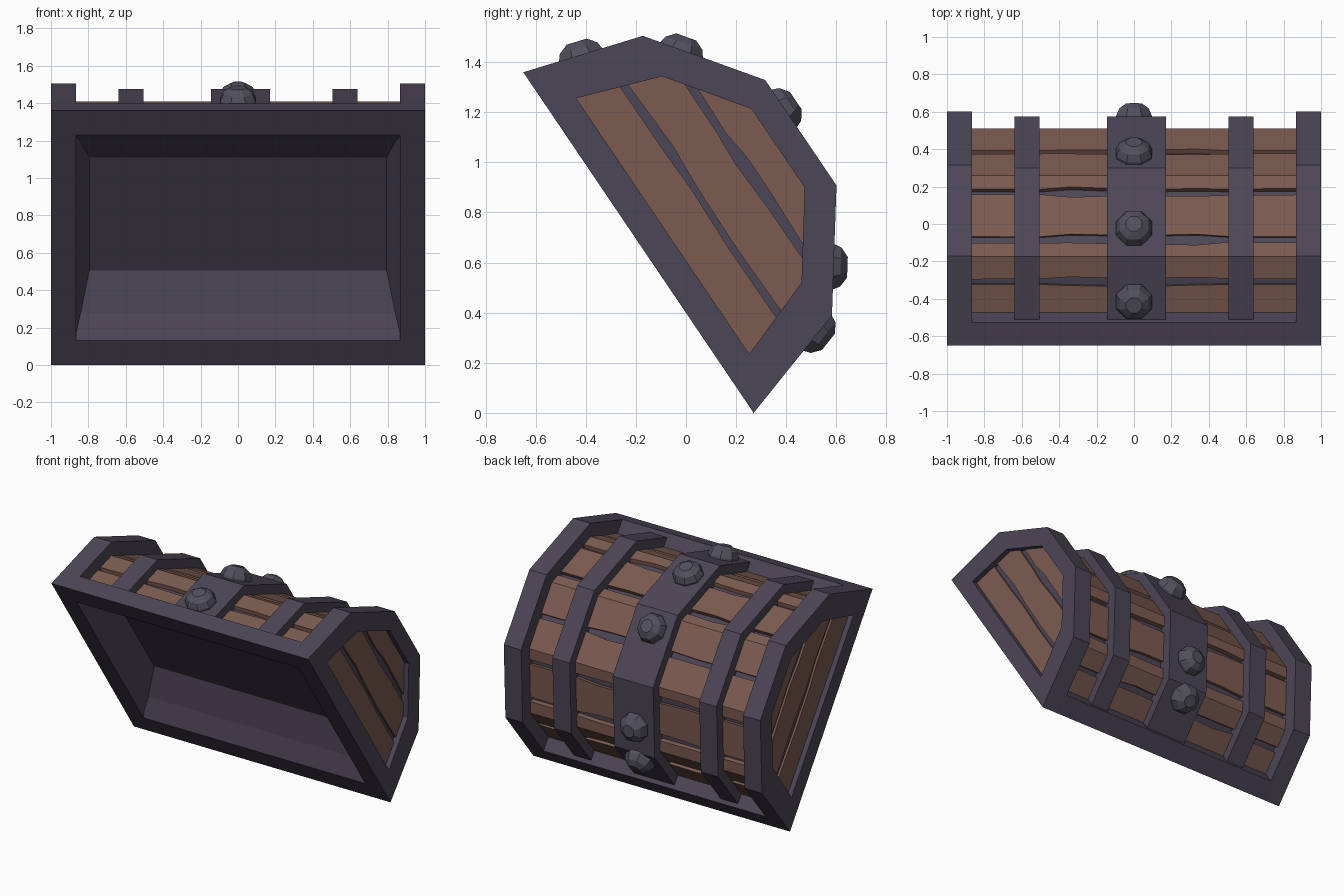
import bpy, bmesh, math, random
from mathutils import Vector

if "Cube" in bpy.data.objects:
    bpy.data.objects.remove(bpy.data.objects["Cube"])

random.seed(4)


def material(name, rgb):
    m = bpy.data.materials.new(name)
    m.diffuse_color = (*rgb, 1)
    m.use_nodes = True
    m.node_tree.nodes["Principled BSDF"].inputs["Base Color"].default_value = m.diffuse_color
    return m


IRON = material("dark_iron", (0.073, 0.061, 0.095))
STUD = material("stud_iron", (0.085, 0.08, 0.11))
WOOD = material("wood", (0.2, 0.105, 0.08))


def world(x, u, v):
    """Lid space (x, along opening, away from opening) to the tilted world pose."""
    return Vector((x, 0.27 - 0.56 * (u + 0.821) + 0.828 * v, 0.828 * (u + 0.821) + 0.56 * v))


def loft(name, sections, mat, cyclic=False):
    """Skin matching closed loops given in lid space; ends are capped unless cyclic."""
    bm = bmesh.new()
    rows = [[bm.verts.new(world(*p)) for p in s] for s in sections]
    n = len(rows[0])
    pairs = list(zip(rows, rows[1:])) + ([(rows[-1], rows[0])] if cyclic else [])
    for a, b in pairs:
        for i in range(n):
            j = (i + 1) % n
            bm.faces.new((a[i], a[j], b[j], b[i]))
    if not cyclic:
        bm.faces.new(rows[0])
        bm.faces.new(rows[-1])
    bmesh.ops.recalc_face_normals(bm, faces=bm.faces)
    me = bpy.data.meshes.new(name)
    bm.to_mesh(me)
    bm.free()
    ob = bpy.data.objects.new(name, me)
    me.materials.append(mat)
    bpy.context.collection.objects.link(ob)
    return ob


# Arched lid outline and the way its corners move when inset by d
BASE = [(0.821, 0), (0.674, 0.477), (0.254, 0.783)]
MOVE = [(1.046, 0), (0.858, 0.612), (0.326, 1.0)]


def outline(d=0.0):
    half = [(p[0] - d * m[0], p[1] - d * m[1]) for p, m in zip(BASE, MOVE)]
    return half + [(-u, v) for u, v in reversed(half)]


def along(t, d):
    """Point on the inset outline; t runs 0..5, whole numbers are corners."""
    h = outline(d)
    i = min(int(t), 4)
    f = t - i
    return tuple(h[i][k] * (1 - f) + h[i + 1][k] * f for k in (0, 1))


def band(name, x0, x1, outer, inner):
    secs = []
    for o, i in zip(outline(outer), outline(inner)):
        secs.append([(x0, *o), (x1, *o), (x1, *i), (x0, *i)])
    return loft(name, secs, IRON)


# Shell under the planks and the raised iron bands
band("lid_shell", -0.88, 0.88, 0.118, 0.15)
band("centre_band", -0.145, 0.17, 0.027, 0.13)
band("left_band", -0.64, -0.505, 0.027, 0.13)
band("right_band", 0.505, 0.64, 0.027, 0.13)

# Wooden planks that follow the arch, with slightly uneven edges
stations = [-0.88, -0.5, -0.34, 0, 0.34, 0.5, 0.88]
breaks = [0.15, 0.68, 1.21, 1.80, 2.5, 3.2, 3.79, 4.32, 4.85]
for k, (a, b) in enumerate(zip(breaks, breaks[1:])):
    secs = []
    for x in stations:
        wob = 0.04 if abs(x) < 0.4 else 0.012
        t0 = a + 0.03 + random.uniform(0, wob)
        t1 = b - 0.03 - random.uniform(0, wob)
        ts = [t0] + [c for c in range(1, 5) if a < c < b] + [t1]
        secs.append([(x, *along(t, 0.09)) for t in ts]
                    + [(x, *along(t, 0.125)) for t in reversed(ts)])
    loft(f"lid_plank_{k + 1}", secs, WOOD)

# Rim bars along both long edges of the opening
for s, name in ((1, "front_rim"), (-1, "hinge_rim")):
    prof = [(0.821, 0), (0.783, 0.124), (0.65, 0.124), (0.664, 0)]
    loft(name, [[(x, s * u, v) for u, v in prof] for x in (-0.88, 0.88)], IRON)

# Tapered hollow inside the lid
def rect(x, u, v):
    return [(-x, -u, v), (x, -u, v), (x, u, v), (-x, u, v)]


loft("lid_hollow", [rect(0.795, 0.365, 0.228), rect(0.842, 0.555, 0.1), rect(0.875, 0.664, 0),
                    rect(0.89, 0.68, 0.012), rect(0.83, 0.42, 0.26)], IRON)

# End frames with recessed planked panels
HOLE = [(0.617, 0.117), (0.497, 0.45), (0.19, 0.673)]
HOLE = HOLE + [(-u, v) for u, v in reversed(HOLE)]


def half_width(v):
    (u0, v0), (u1, v1), (u2, v2) = HOLE[:3]
    if v < v1:
        return u0 + (u1 - u0) * (v - v0) / (v1 - v0)
    return u1 + (u2 - u1) * (v - v1) / (v2 - v1)


def ragged(v, wob):
    w = half_width(v)
    return [(w * f, v + (random.uniform(-wob, wob) if abs(f) < 1 else 0))
            for f in (1, 0.45, 0.1, -0.4, -1)]


for s, side in ((1, "right"), (-1, "left")):
    loft(f"{side}_end_frame",
         [[(s, *o), (s, *i), (s * 0.865, *i), (s * 0.865, *o)] for o, i in zip(outline(), HOLE)],
         IRON, cyclic=True)
    loft(f"{side}_end_back", [[(s * x, *p) for p in HOLE] for x in (0.9, 0.95)], IRON)
    for k, (v0, v1) in enumerate(((0.117, 0.288), (0.318, 0.508), (0.54, 0.673))):
        low = ragged(v0, 0.012 if k else 0)
        top = ragged(v1, 0.012 if k < 2 else 0)[::-1]
        mid = [(half_width(0.45), 0.45)] if v0 < 0.45 < v1 else []
        poly = low + [(-u, v) for u, v in mid] + top + mid
        loft(f"{side}_end_plank_{k + 1}", [[(s * x, *p) for p in poly] for x in (0.94, 0.965)], WOOD)

# Faceted studs down the centre band
for k, t in enumerate((0.48, 1.31, 2.26, 3.63, 4.17)):
    u, v = along(t, 0.027)
    h = outline(0.027)
    i = int(t)
    du, dv = h[i + 1][0] - h[i][0], h[i + 1][1] - h[i][1]
    l = math.hypot(du, dv)
    du, dv = du / l, dv / l
    secs = []
    for r, z in ((0.1, -0.02), (0.103, 0.015), (0.085, 0.055), (0.045, 0.082)):
        ring = []
        for q in range(8):
            a = math.pi / 4 * (q + 0.5)
            c, e = r * math.cos(a), r * math.sin(a)
            ring.append((c, u + du * e - dv * -z, v + dv * e - du * z))
        secs.append(ring)
    loft(f"stud_{k + 1}", secs, STUD)
